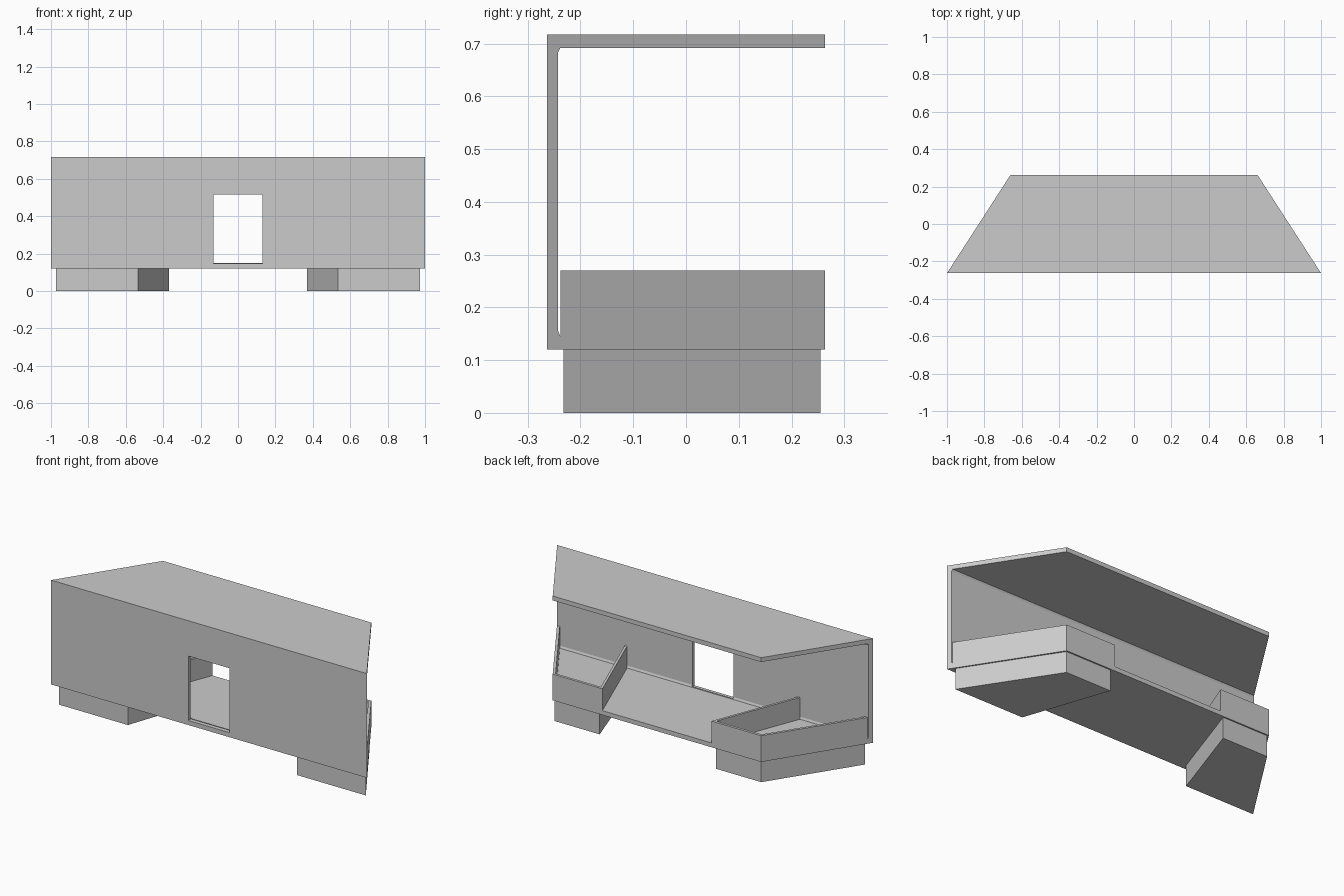
import bpy, bmesh

if "Cube" in bpy.data.objects:
    bpy.data.objects.remove(bpy.data.objects["Cube"])

Y0, Y1 = -0.263, 0.263


def half_width(y):
    """Half width of the tapered plan at depth y."""
    return 1.0 - (y - Y0) * 0.34 / (Y1 - Y0)


def loft(name, loop_a, loop_b, mirror=False):
    """Solid between two matching outlines, optionally mirrored in x."""
    bm = bmesh.new()
    a = [bm.verts.new(p) for p in loop_a]
    b = [bm.verts.new(p) for p in loop_b]
    n = len(a)
    bm.faces.new(a)
    bm.faces.new(b[::-1])
    for i in range(n):
        j = (i + 1) % n
        bm.faces.new((a[i], a[j], b[j], b[i]))
    bmesh.ops.recalc_face_normals(bm, faces=bm.faces)
    mesh = bpy.data.meshes.new(name)
    bm.to_mesh(mesh)
    bm.free()
    ob = bpy.data.objects.new(name, mesh)
    bpy.context.collection.objects.link(ob)
    if mirror:
        ob.modifiers.new("mirror", 'MIRROR').use_mirror_merge = False
    return ob


def prism(name, outline, z0, z1, mirror=False):
    return loft(name, [(x, y, z0) for x, y in outline],
                [(x, y, z1) for x, y in outline], mirror)


# Floor, front wall and roof: one C-shaped section, ends tapered to the plan
section = [(Y0, 0.12), (Y1, 0.12), (Y1, 0.145), (-0.238, 0.145), (-0.243, 0.157),
           (-0.243, 0.682), (-0.238, 0.692), (Y1, 0.692), (Y1, 0.717), (Y0, 0.717)]
shell = loft("floor_wall_roof",
             [(-half_width(y), y, z) for y, z in section],
             [(half_width(y), y, z) for y, z in section])

# Doorway cut through the front wall
cutter = prism("doorway_cutter", [(-0.13, -0.35), (0.13, -0.35), (0.13, -0.2395), (-0.13, -0.2395)],
               0.146, 0.515)
cutter.hide_render = True
cutter.hide_viewport = True
cut = shell.modifiers.new("doorway", 'BOOLEAN')
cut.operation = 'DIFFERENCE'
cut.solver = 'EXACT'
cut.object = cutter

# Low parapets around the two rear corners, open towards the front wall
T, YF = 0.015, -0.238
YB = Y1 - T


def inner_x(y):
    return -0.54 + (y - YF) * 0.195 / (Y1 - YF)


parapet = [(-half_width(YF), YF), (-half_width(Y1), Y1), (inner_x(Y1), Y1), (inner_x(YF), YF),
           (inner_x(YF) - T, YF), (inner_x(YB) - T, YB),
           (-half_width(YB) + T * 1.2, YB), (-half_width(YF) + T * 1.2, YF)]
prism("parapet", parapet, 0.145, 0.27, mirror=True)

# Slightly inset plinth blocks below the parapets
prism("plinth", [(-0.972, -0.232), (-0.535, -0.232), (-0.368, 0.255), (-0.655, 0.255)],
      0.0, 0.12, mirror=True)
